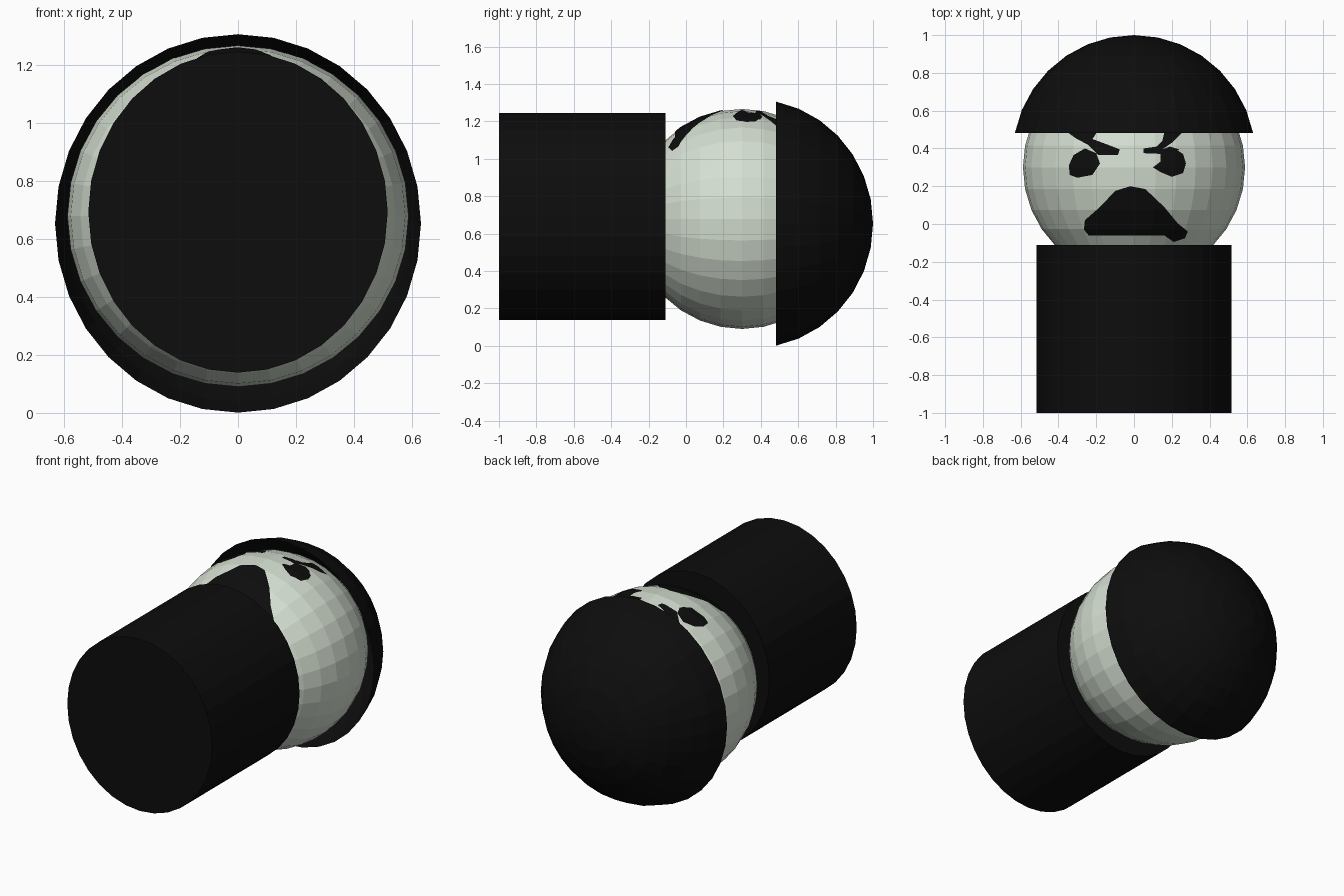
import bpy, bmesh, math
from mathutils import Matrix, Vector

if "Cube" in bpy.data.objects:
    bpy.data.objects.remove(bpy.data.objects["Cube"])

HEAD_C, HEAD_R = Vector((0, 0.30, 0.678)), 0.588


def material(name, rgb):
    m = bpy.data.materials.new(name)
    m.diffuse_color = (*rgb, 1)
    m.use_nodes = True
    m.node_tree.nodes["Principled BSDF"].inputs["Base Color"].default_value = m.diffuse_color
    return m


BLACK = material("soft black", (0.004, 0.004, 0.004))
PALE = material("pale green grey", (0.67, 0.745, 0.645))


def add_object(name, bm, mat):
    me = bpy.data.meshes.new(name)
    bm.to_mesh(me)
    bm.free()
    me.materials.append(mat)
    ob = bpy.data.objects.new(name, me)
    bpy.context.collection.objects.link(ob)
    return ob


def placement(centre, scale=(1, 1, 1)):
    # Turns the z axis of a primitive to +y, then scales and places it
    return (Matrix.Translation(centre) @ Matrix.Diagonal((*scale, 1))
            @ Matrix.Rotation(math.radians(-90), 4, 'X'))


def ball(radius, matrix):
    bm = bmesh.new()
    bmesh.ops.create_uvsphere(bm, u_segments=32, v_segments=16,
                              radius=radius, matrix=matrix)
    return bm


# Body: capped cylinder lying along y
bm = bmesh.new()
bmesh.ops.create_cone(bm, cap_ends=True, segments=32, radius1=0.516, radius2=0.516,
                      depth=0.89, matrix=placement((0, -0.555, 0.692), (1, 1, 1.072)))
add_object("body", bm, BLACK)

# Head
add_object("head", ball(HEAD_R, placement(HEAD_C)), PALE)

# Hat: open dome, the sphere rings behind the rim only
bm = ball(0.643, placement((0, 0.357, 0.653), (1, 1, 1.034)))
bmesh.ops.delete(bm, geom=[v for v in bm.verts if v.co.y < 0.45], context='VERTS')
add_object("hat", bm, BLACK)

# Face: outlines seen from above, wrapped onto the head as thin plates
FACE = {
    "left_brow": [(-.40, .52), (-.20, .52), (-.20, .48), (-.22, .45), (-.14, .42),
                  (-.075, .395), (-.085, .365), (-.19, .365), (-.245, .42), (-.31, .455)],
    "right_brow": [(.17, .52), (.27, .52), (.25, .48), (.20, .43), (.15, .395),
                   (.19, .41), (.24, .395), (.17, .37), (.05, .375), (.05, .40),
                   (.12, .41), (.15, .44)],
    "left_eye": [(-.345, .31), (-.32, .365), (-.26, .40), (-.20, .375), (-.18, .32),
                 (-.22, .26), (-.30, .245), (-.34, .26)],
    "right_eye": [(.10, .30), (.14, .33), (.14, .38), (.21, .405), (.26, .37),
                  (.275, .32), (.26, .27), (.20, .25), (.14, .275)],
    "mouth": [(-.265, -.03), (-.26, .02), (-.18, .09), (-.10, .175), (-.02, .20),
              (.06, .185), (.16, .09), (.23, .005), (.285, -.04), (.27, -.075),
              (.21, -.095), (.16, -.06), (-.24, -.06)],
}


def face_plate(name, outline):
    # Prism through the head, cutting its outline from a slightly larger shell
    bm = bmesh.new()
    base = bm.faces.new([bm.verts.new((x, y, 0.75)) for x, y in outline])
    ext = bmesh.ops.extrude_face_region(bm, geom=[base])
    bmesh.ops.translate(bm, vec=(0, 0, 1.0),
                        verts=[g for g in ext["geom"] if isinstance(g, bmesh.types.BMVert)])
    bmesh.ops.recalc_face_normals(bm, faces=bm.faces)
    cutter = add_object("cutter", bm, BLACK)
    cutter.hide_render = True

    ob = add_object(name, ball(HEAD_R + 0.004, placement(HEAD_C)), BLACK)
    mod = ob.modifiers.new("cut", 'BOOLEAN')
    mod.operation, mod.solver, mod.object = 'INTERSECT', 'EXACT', cutter
    cut = bpy.data.meshes.new_from_object(
        ob.evaluated_get(bpy.context.evaluated_depsgraph_get()))
    ob.modifiers.clear()

    # Keep only the outer skin of the cut
    bm = bmesh.new()
    bm.from_mesh(cut)
    inner = [f for f in bm.faces
             if f.normal.dot((f.calc_center_median() - HEAD_C).normalized()) < 0.9]
    bmesh.ops.delete(bm, geom=inner, context='FACES')
    bm.to_mesh(ob.data)
    bm.free()
    bpy.data.objects.remove(cutter)


for part, outline in FACE.items():
    face_plate(part, outline)
